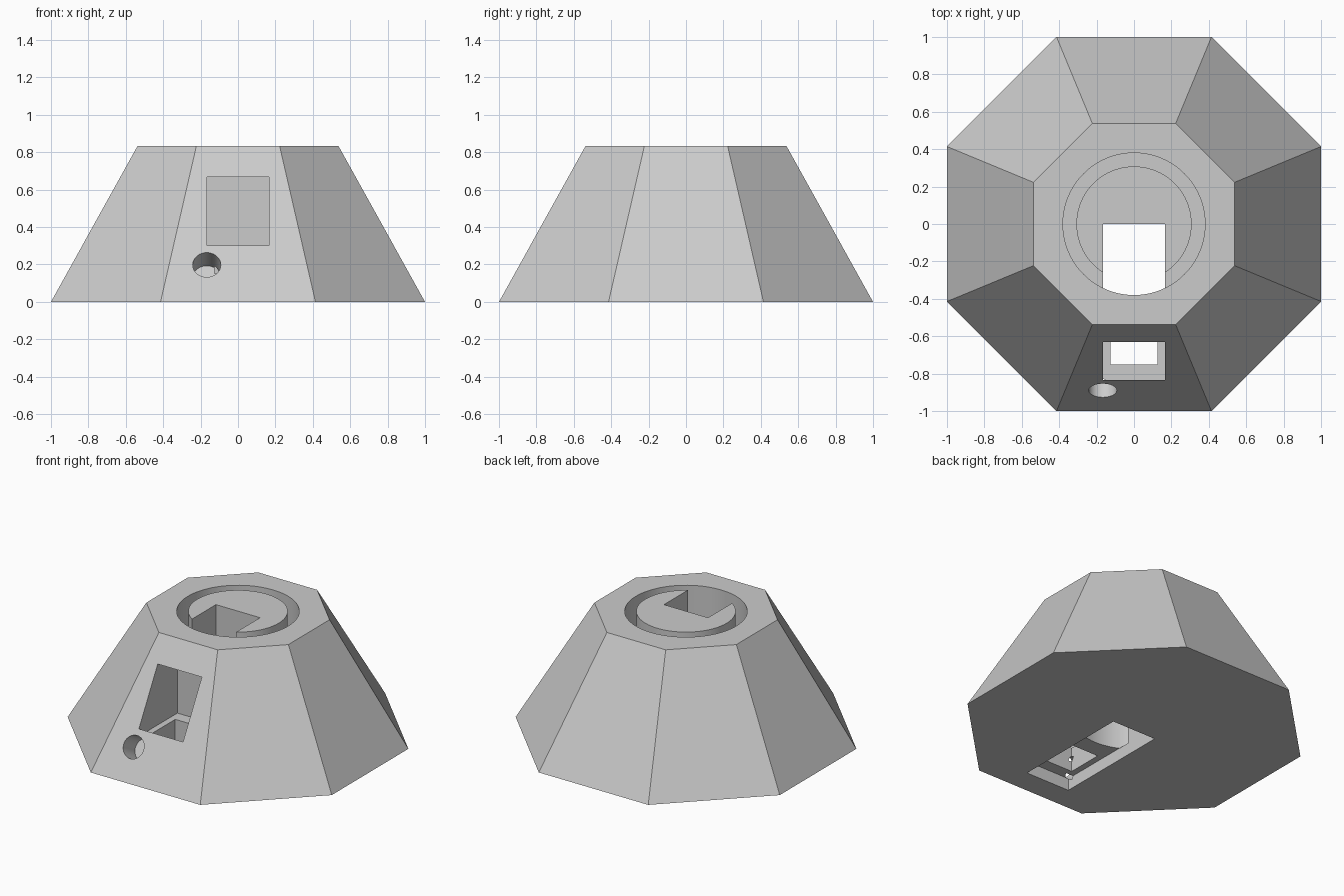
import bpy
import math

cube = bpy.data.objects.get("Cube")
if cube:
    bpy.data.objects.remove(cube, do_unlink=True)

HEIGHT = 0.833
BASE, TOP = 1.0, 0.5375          # distance from axis to the flat sides
HALF = 0.167                     # half width of the slot and window
FLOOR = 0.083                    # depth of the underside slot


def box(name, x, y, z):
    """Box from (low, high) ranges."""
    ranges = (x, y, z)
    bpy.ops.mesh.primitive_cube_add(size=1, location=[(a + b) / 2 for a, b in ranges])
    ob = bpy.context.object
    ob.name = name
    ob.scale = [b - a for a, b in ranges]
    bpy.ops.object.transform_apply(location=True, rotation=True, scale=True)
    return ob


def rod(name, radius, z):
    """Upright cylinder on the central axis."""
    bpy.ops.mesh.primitive_cylinder_add(vertices=96, radius=radius, depth=z[1] - z[0],
                                        location=(0, 0, (z[0] + z[1]) / 2))
    ob = bpy.context.object
    ob.name = name
    bpy.ops.object.transform_apply(location=True, rotation=True, scale=True)
    return ob


def cut(target, cutter):
    """Subtract the cutter from the target, then discard it."""
    mod = target.modifiers.new("cut", 'BOOLEAN')
    mod.operation = 'DIFFERENCE'
    mod.solver = 'EXACT'
    mod.object = cutter
    bpy.ops.object.select_all(action='DESELECT')
    target.select_set(True)
    bpy.context.view_layer.objects.active = target
    bpy.ops.object.modifier_apply(modifier=mod.name)
    bpy.data.objects.remove(cutter, do_unlink=True)


# Octagonal tapered body
corner = 1 / math.cos(math.pi / 8)
bpy.ops.mesh.primitive_cone_add(vertices=8, radius1=BASE * corner, radius2=TOP * corner,
                                depth=HEIGHT, location=(0, 0, HEIGHT / 2),
                                rotation=(0, 0, math.pi / 8))
body = bpy.context.object
body.name = "octagonal_base"
bpy.ops.object.transform_apply(location=True, rotation=True, scale=True)

# Cable slot in the underside
cut(body, box("slot_cutter", (-HALF, HALF), (-0.833, 0), (-0.1, FLOOR)))

# Ring groove around a central post, whose front is notched as a cable shaft
groove = rod("groove_cutter", 0.38, (FLOOR - 0.0005, 1.0))
post = rod("post_keep", 0.308, (0, 1.1))
cut(post, box("shaft_cutter", (-HALF, HALF), (-0.5, 0), (-0.1, 1.2)))
cut(groove, post)
cut(body, groove)

# Front window chamber and the square passage in its floor
cut(body, box("window_cutter", (-HALF, HALF), (-0.833, -0.417), (0.25, 0.667)))
cut(body, box("passage_cutter", (-0.125, 0.125), (-0.75, -0.5), (0.04, 0.3)))

# Blind round button hole, square to the sloping front
tilt = math.atan2(HEIGHT, BASE - TOP)
rim_z = 0.198
rim_y = -BASE + (BASE - TOP) * rim_z / HEIGHT
out = 0.005
bpy.ops.mesh.primitive_cylinder_add(
    vertices=48, radius=0.075, depth=0.3, rotation=(tilt, 0, 0),
    location=(-HALF, rim_y - out * math.sin(tilt), rim_z + out * math.cos(tilt)))
cut(body, bpy.context.object)

# Plain grey finish
grey = bpy.data.materials.new("light grey")
grey.use_nodes = True
colour = (0.6, 0.6, 0.6, 1)
grey.diffuse_color = colour
grey.node_tree.nodes["Principled BSDF"].inputs["Base Color"].default_value = colour
body.data.materials.clear()
body.data.materials.append(grey)

bpy.ops.object.select_all(action='DESELECT')
body.select_set(True)
bpy.context.view_layer.objects.active = body
bpy.ops.object.shade_smooth_by_angle(angle=math.radians(25))
